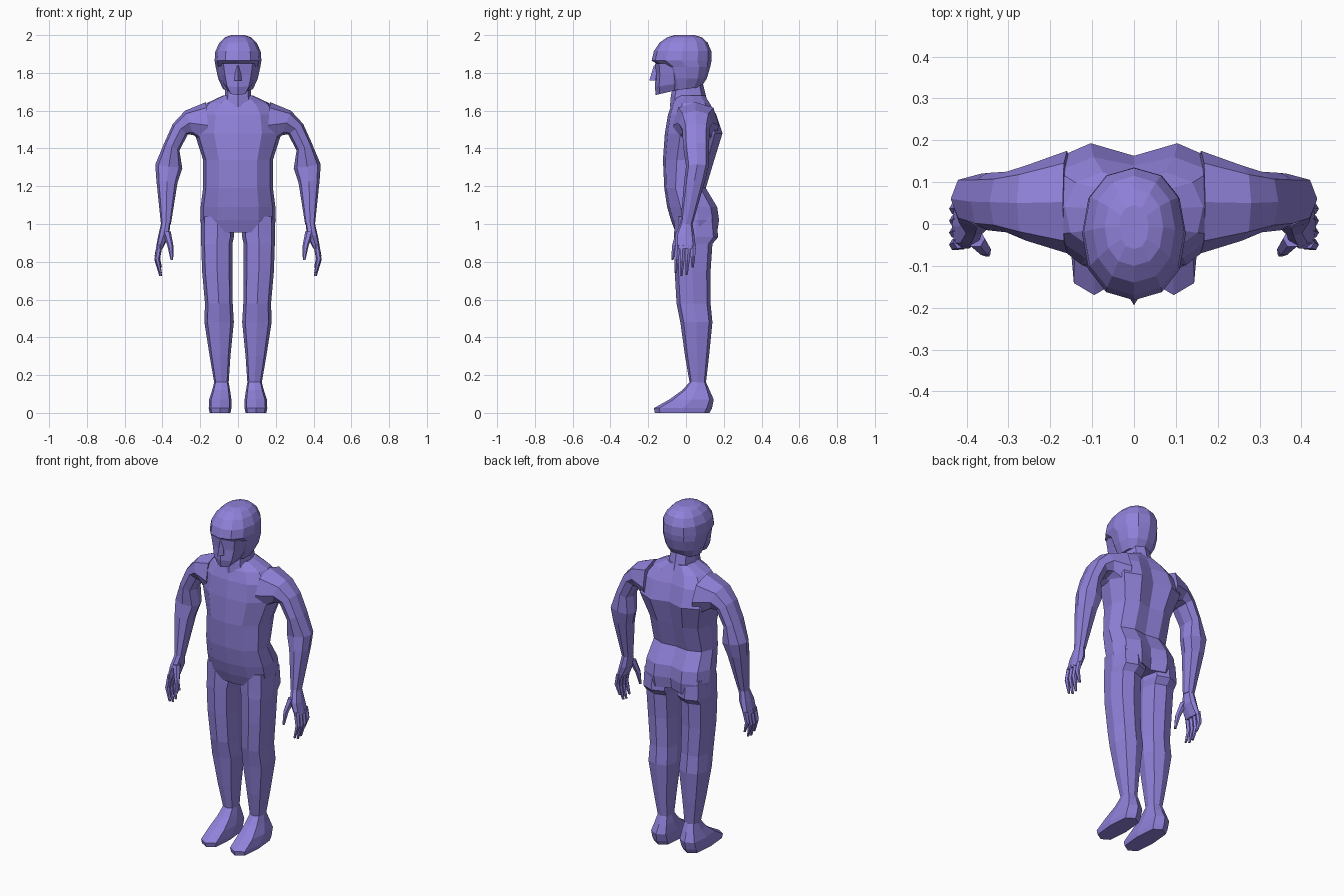
import bpy, bmesh, math

skin = bpy.data.materials.new("purple")
skin.diffuse_color = (0.28, 0.22, 0.70, 1)


def loft(name, rings, mirror=False):
    """Skin a list of equal-length point rings, cap both ends."""
    bm = bmesh.new()
    rows = [[bm.verts.new(p) for p in r] for r in rings]
    n = len(rows[0])
    for a, b in zip(rows, rows[1:]):
        for i in range(n):
            j = (i + 1) % n
            bm.faces.new((a[i], a[j], b[j], b[i]))
    bm.faces.new(rows[0][::-1])
    bm.faces.new(rows[-1])
    bmesh.ops.recalc_face_normals(bm, faces=bm.faces)
    me = bpy.data.meshes.new(name)
    bm.to_mesh(me)
    bm.free()
    me.materials.append(skin)
    ob = bpy.data.objects.new(name, me)
    bpy.context.collection.objects.link(ob)
    if mirror:
        ob.modifiers.new("Mirror", 'MIRROR')
    return ob


def ring(x0, z0, x1, z1, yf, yb, n=8, p=0.8, tilt=0.0):
    """Rounded ring spanning inner point to outer point, and front to back."""
    pts = []
    for i in range(n):
        a = 2 * math.pi * i / n
        c, s = (math.copysign(abs(v) ** p, v) if abs(v) > 1e-6 else 0
                for v in (math.cos(a), math.sin(a)))
        pts.append(((x0 + x1) / 2 + c * (x1 - x0) / 2,
                    (yf + yb) / 2 + s * (yb - yf) / 2,
                    (z0 + z1) / 2 + c * (z1 - z0) / 2 + s * tilt))
    return pts


def flat(z, x0, x1, yf, yb, **k):
    return ring(x0, z, x1, z, yf, yb, **k)


def torso_ring(z, w, yf, yb, groove):
    """Half body section with a spine groove, mirrored to a full ring."""
    d = yb - yf
    half = [(0, yf), (0.55 * w, yf + 0.05 * d), (0.92 * w, yf + 0.27 * d),
            (w, yf + 0.58 * d), (0.85 * w, yb - 0.13 * d), (0.45 * w, yb),
            (0, yb - groove)]
    full = half + [(-x, y) for x, y in half[-2:0:-1]]
    return [(x, y, z) for x, y in full]


# torso from crotch to base of neck
loft("torso", [torso_ring(*r) for r in (
    (0.955, 0.185, -0.055, 0.165, 0.03),
    (1.02, 0.20, -0.08, 0.175, 0.03),
    (1.09, 0.198, -0.10, 0.165, 0.025),
    (1.19, 0.185, -0.115, 0.105, 0.01),
    (1.34, 0.185, -0.122, 0.15, 0.02),
    (1.48, 0.23, -0.112, 0.193, 0.03),
    (1.58, 0.215, -0.095, 0.16, 0.02),
    (1.64, 0.165, -0.075, 0.125, 0.01),
    (1.68, 0.08, -0.05, 0.10, 0.0))])

# neck
loft("neck", [flat(1.62, -0.085, 0.085, -0.085, 0.12),
              flat(1.68, -0.07, 0.07, -0.08, 0.105),
              flat(1.76, -0.065, 0.065, -0.06, 0.085)])

# skull with overhanging brow
loft("skull", [flat(z, -w, w, yf, yb, n=12, p=0.9, tilt=t) for z, w, yf, yb, t in (
    (1.715, 0.08, -0.08, 0.08, 0.01),
    (1.77, 0.105, -0.10, 0.11, 0),
    (1.83, 0.118, -0.125, 0.128, 0),
    (1.865, 0.124, -0.182, 0.135, 0),
    (1.915, 0.12, -0.17, 0.134, 0),
    (1.96, 0.098, -0.14, 0.115, 0),
    (1.988, 0.07, -0.10, 0.085, 0),
    (2.0, 0.035, -0.06, 0.045, 0))])

# face and jaw
loft("face", [flat(z, -w, w, yf, yb, p=0.75, tilt=t) for z, w, yf, yb, t in (
    (1.705, 0.05, -0.16, 0.03, 0.022),
    (1.74, 0.075, -0.165, 0.03, 0.015),
    (1.79, 0.09, -0.16, 0.03, 0),
    (1.85, 0.10, -0.165, 0.03, 0))])

# nose
loft("nose", [flat(1.76, -0.02, 0.02, -0.194, -0.13, n=4, p=1),
              flat(1.84, -0.01, 0.01, -0.17, -0.13, n=4, p=1)])

# legs
loft("leg", [flat(*r, p=0.7) for r in (
    (0.155, 0.05, 0.125, 0.02, 0.105),
    (0.30, 0.04, 0.15, -0.005, 0.122),
    (0.48, 0.022, 0.178, -0.03, 0.14),
    (0.58, 0.028, 0.175, -0.05, 0.13),
    (0.75, 0.03, 0.19, -0.06, 0.13),
    (0.895, 0.03, 0.195, -0.063, 0.14),
    (0.93, 0.022, 0.197, -0.063, 0.17),
    (1.04, 0.02, 0.195, -0.06, 0.16))], True)

# feet, sloping forward to the toes
loft("foot", [flat(*r, p=0.6) for r in (
    (0.0, 0.04, 0.15, -0.165, 0.125),
    (0.025, 0.035, 0.155, -0.17, 0.138),
    (0.07, 0.035, 0.153, -0.09, 0.147),
    (0.12, 0.042, 0.137, -0.02, 0.125),
    (0.165, 0.05, 0.125, 0.02, 0.105))], True)

# arms from shoulder to wrist
loft("arm", [ring(*r) for r in (
    (0.15, 1.40, 0.17, 1.645, -0.07, 0.175),
    (0.235, 1.47, 0.28, 1.60, -0.04, 0.14),
    (0.265, 1.475, 0.345, 1.53, -0.02, 0.125),
    (0.31, 1.39, 0.39, 1.43, -0.015, 0.122),
    (0.295, 1.295, 0.438, 1.315, 0.0, 0.12),
    (0.32, 1.22, 0.432, 1.23, -0.01, 0.10),
    (0.355, 1.0, 0.408, 1.0, -0.03, 0.035))], True)

# palms
loft("palm", [flat(*r) for r in (
    (1.01, 0.357, 0.406, -0.028, 0.033),
    (0.94, 0.365, 0.422, -0.058, 0.045),
    (0.87, 0.398, 0.435, -0.06, 0.052))], True)


def finger(name, path):
    loft(name, [flat(z, x - r, x + r, y - r, y + r, n=6, p=1)
                for x, y, z, r in path], True)


# fingers: base y, tip y and tip height for each
for i, (y0, y1, tip) in enumerate(((-0.044, -0.055, 0.74), (-0.016, -0.025, 0.725),
                                   (0.012, 0.003, 0.73), (0.038, 0.035, 0.77))):
    finger(f"finger_{i + 1}", [(0.415, y0, 0.89, 0.016),
                               (0.428, (y0 + y1) / 2, (0.89 + tip) / 2, 0.014),
                               (0.41, y1, tip, 0.007)])

# thumbs
finger("thumb", [(0.378, -0.035, 0.96, 0.022),
                 (0.358, -0.06, 0.885, 0.016),
                 (0.35, -0.072, 0.81, 0.007)])
